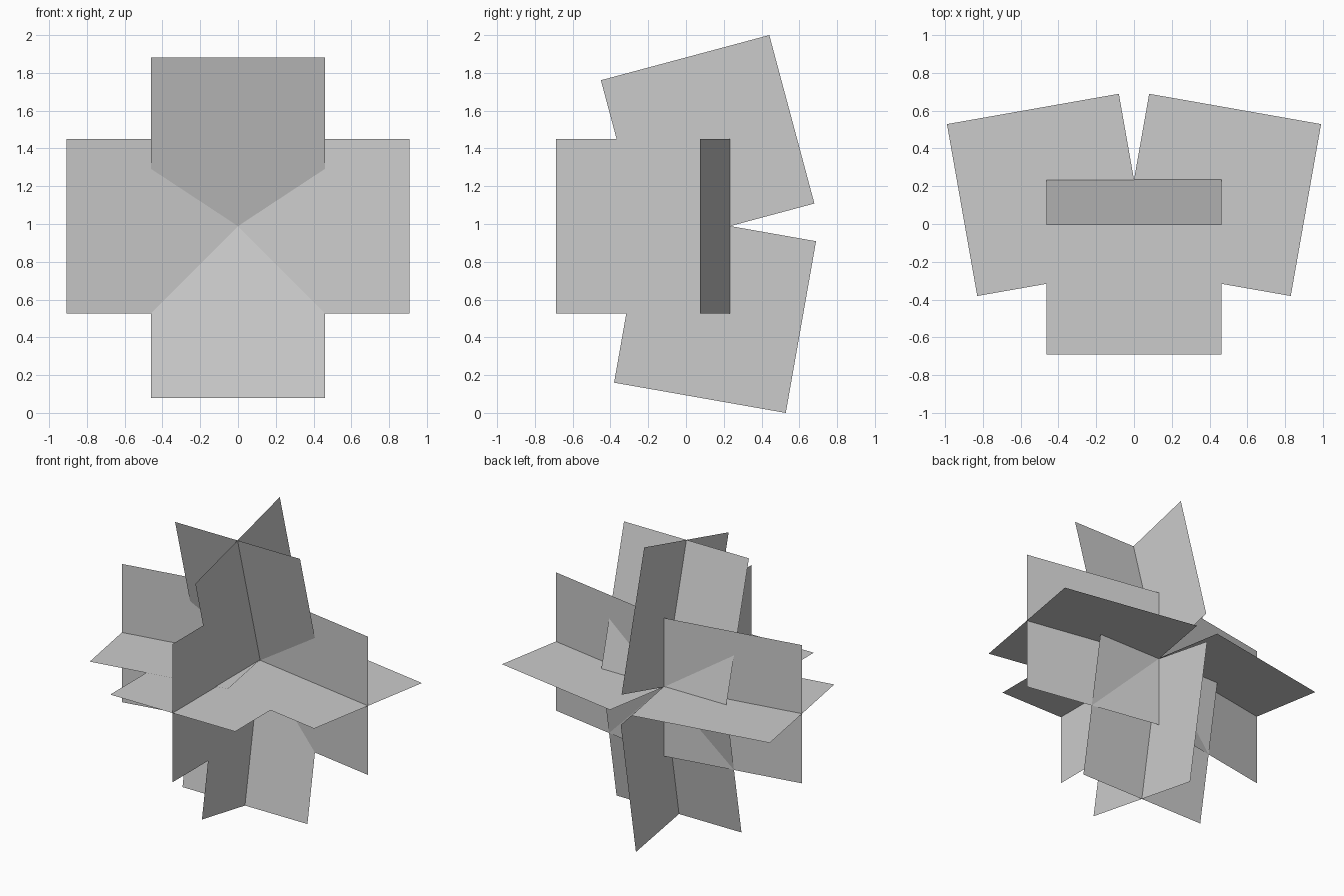
import bpy
from math import sin, cos, radians
from mathutils import Vector

if "Cube" in bpy.data.objects:
    bpy.data.objects.remove(bpy.data.objects["Cube"])

SIZE = 0.923                          # length and width of every square card
HUB = Vector((0, 0.234, 0.989))       # point where all branches meet


def card(name, direction, side, lift=0.0):
    """Flat square card growing from the hub along direction, widened along side."""
    start = HUB + Vector((0, 0, lift))
    end = start + direction * SIZE
    half = side * SIZE / 2
    middle = [start, end]
    verts = [p + half * k for k in (-1, 0, 1) for p in middle]
    mesh = bpy.data.meshes.new(name)
    mesh.from_pydata(verts, [], [(0, 1, 3, 2), (2, 3, 5, 4)])
    mesh.update()
    obj = bpy.data.objects.new(name, mesh)
    bpy.context.collection.objects.link(obj)


def branch(name, direction, side, lift=0.0):
    """Two cards crossing at right angles along the branch axis."""
    d, s = Vector(direction), Vector(side)
    card(name + "_flat_card", d, s, lift)
    card(name + "_cross_card", d, d.cross(s))


t10, t15 = radians(10), radians(15)

# front branch, level
branch("front_branch", (0, -1, 0), (1, 0, 0))

# side branches, swept slightly forward
for name, k, lift in (("right_branch", 1, 0.0), ("left_branch", -1, 0.004)):
    branch(name, (k * cos(t10), -sin(t10), 0), (k * sin(t10), cos(t10), 0), lift)

# upper and lower branches, leaning forward
branch("upper_branch", (0, -sin(t15), cos(t15)), (1, 0, 0))
branch("lower_branch", (0, -sin(t10), -cos(t10)), (1, 0, 0))
